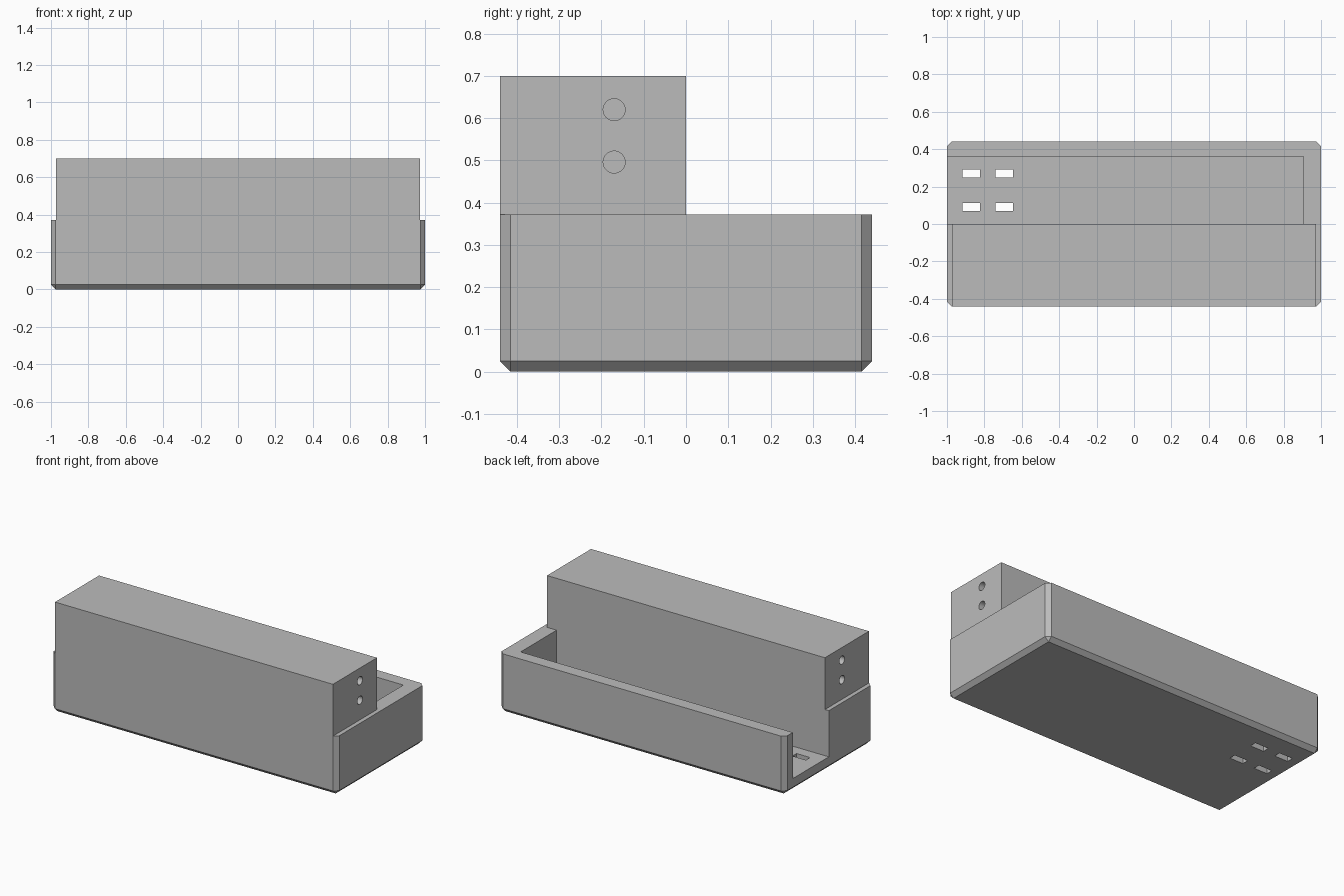
import bpy
import bmesh
from mathutils import Matrix, Vector

if "Cube" in bpy.data.objects:
    bpy.data.objects.remove(bpy.data.objects["Cube"], do_unlink=True)

# Main dimensions
HALF_X, HALF_Y = 1.0, 0.44
RIM, TOP, FLOOR = 0.372, 0.70, 0.08
CHAMFER = 0.025

grey = bpy.data.materials.new("plain grey")
grey.use_nodes = True
GREY = (0.5, 0.5, 0.5, 1)
grey.diffuse_color = GREY
grey.node_tree.nodes["Principled BSDF"].inputs["Base Color"].default_value = GREY


def add_box(bm, low, high):
    low, high = Vector(low), Vector(high)
    place = Matrix.Translation((low + high) / 2) @ Matrix.Diagonal((*(high - low), 1))
    return bmesh.ops.create_cube(bm, size=1, matrix=place)["verts"]


def add_pin(bm, centre, radius, length):
    place = Matrix.Translation(centre) @ Matrix.Rotation(1.5708, 4, "Y")
    bmesh.ops.create_cone(bm, cap_ends=True, segments=32, radius1=radius,
                          radius2=radius, depth=length, matrix=place)


def make_object(name, bm, helper=False):
    mesh = bpy.data.meshes.new(name)
    bm.to_mesh(mesh)
    bm.free()
    mesh.materials.append(grey)
    obj = bpy.data.objects.new(name, mesh)
    bpy.context.collection.objects.link(obj)
    if helper:
        obj.hide_render = True
        obj.hide_set(True)
    return obj


def boolean(target, other, operation):
    mod = target.modifiers.new(other.name, "BOOLEAN")
    mod.operation = operation
    mod.solver = "EXACT"
    mod.object = other


# Lower tray body, chamfered everywhere except the top rim
bm = bmesh.new()
add_box(bm, (-HALF_X, -HALF_Y, 0), (HALF_X, HALF_Y, RIM))
edges = [e for e in bm.edges if min(v.co.z for v in e.verts) < 0.01]
bmesh.ops.bevel(bm, geom=edges, offset=CHAMFER, segments=1, affect="EDGES")
housing = make_object("housing", bm)

# Raised front block merged with the tray
bm = bmesh.new()
add_box(bm, (-0.973, -HALF_Y, 0.2), (0.973, 0, TOP))
boolean(housing, make_object("raised_block", bm, True), "UNION")

# Rear channel, open at the right-hand end
bm = bmesh.new()
add_box(bm, (-1.2, 0, FLOOR), (0.906, 0.36, 1))
boolean(housing, make_object("channel_cutter", bm, True), "DIFFERENCE")

# Four slots through the channel floor
bm = bmesh.new()
for x in (-0.87, -0.693):
    for y in (0.09, 0.27):
        add_box(bm, (x - 0.047, y - 0.021, -0.1), (x + 0.047, y + 0.021, 0.2))
boolean(housing, make_object("slot_cutter", bm, True), "DIFFERENCE")

# Pairs of blind round holes in both ends of the raised block
bm = bmesh.new()
for side in (-1, 1):
    for z in (0.496, 0.62):
        add_pin(bm, (side * 0.973, -0.17, z), 0.026, 0.3)
boolean(housing, make_object("hole_cutter", bm, True), "DIFFERENCE")
